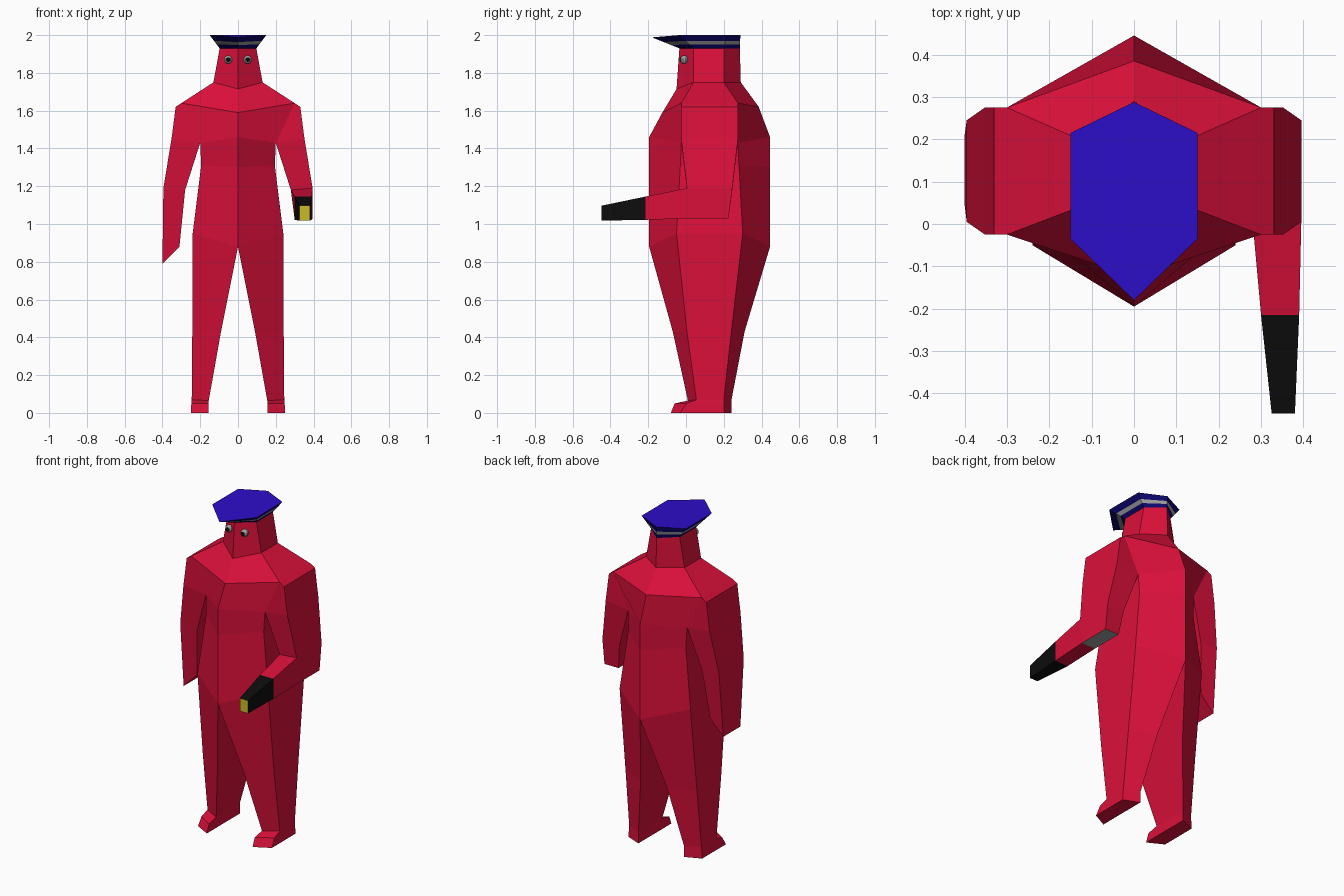
import bpy, bmesh
from mathutils import Vector

if "Cube" in bpy.data.objects:
    bpy.data.objects.remove(bpy.data.objects["Cube"])

def mat(name, rgb):
    m = bpy.data.materials.new(name)
    m.diffuse_color = (*rgb, 1)
    m.use_nodes = True
    m.node_tree.nodes["Principled BSDF"].inputs["Base Color"].default_value = m.diffuse_color
    return m

RED = mat("red", (0.70, 0.005, 0.042))
BLACK = mat("black", (0.004, 0.004, 0.004))
YELLOW = mat("yellow", (0.6, 0.5, 0.02))
BLUE = mat("blue", (0.026, 0.004, 0.58))
NAVY = mat("navy", (0.004, 0.002, 0.16))
GREY = mat("grey", (0.35, 0.35, 0.35))

def finish(name, bm, m, mirror=False):
    bmesh.ops.recalc_face_normals(bm, faces=bm.faces)
    me = bpy.data.meshes.new(name)
    bm.to_mesh(me)
    bm.free()
    me.materials.append(m)
    ob = bpy.data.objects.new(name, me)
    bpy.context.collection.objects.link(ob)
    if mirror:
        ob.modifiers.new("mirror", 'MIRROR')
    return ob

def tube(name, rings, m, mirror=False, start=False, end=False):
    """Skin successive rings of points; faces lying in the x = 0 plane are left out."""
    bm = bmesh.new()
    vs = [[bm.verts.new(p) for p in r] for r in rings]
    n = len(rings[0])
    for a, b in zip(vs, vs[1:]):
        for i in range(n):
            f = (a[i], a[(i + 1) % n], b[(i + 1) % n], b[i])
            if any(abs(v.co.x) > 1e-5 for v in f):
                bm.faces.new(f)
    if start:
        bm.faces.new(vs[0])
    if end:
        bm.faces.new(vs[-1])
    return finish(name, bm, m, mirror)

def ring(ix, yf, zf, yb, zb, ox, oyf, oyb, oz):
    """Four-point section: inner front, outer front, outer back, inner back."""
    return [(ix, yf, zf), (ox, oyf, oz), (ox, oyb, oz), (ix, yb, zb)]

def box_ring(ix, iz, ox, oz, yf, yb):
    return ring(ix, yf, iz, yb, iz, ox, yf, yb, oz)

# Torso, leg and foot: one half, mirrored
neck = ring(0, -0.05, 1.715, 0.29, 1.75, 0.13, 0.04, 0.20, 1.75)
tube("body", [neck] + [ring(*r) for r in (
    (0, -0.125, 1.59, 0.385, 1.62, 0.30, -0.025, 0.275, 1.64),
    (0, -0.195, 1.46, 0.445, 1.46, 0.20, -0.025, 0.275, 1.43),
    (0, -0.195, 1.30, 0.445, 1.30, 0.195, -0.03, 0.28, 1.31),
    (0, -0.195, 0.88, 0.445, 0.88, 0.24, -0.05, 0.30, 0.95),
    (0.09, -0.07, 0.43, 0.31, 0.43, 0.242, 0.005, 0.24, 0.43),
    (0.155, 0.01, 0.065, 0.24, 0.065, 0.245, 0.055, 0.20, 0.07),
    (0.155, -0.06, 0.05, 0.24, 0.05, 0.247, 0.0, 0.20, 0.05),
    (0.155, -0.08, 0.0, 0.24, 0.0, 0.25, -0.03, 0.20, 0.0))],
    RED, mirror=True, end=True)

# Head
crown = ring(0, -0.035, 1.93, 0.285, 1.93, 0.097, 0.04, 0.20, 1.93)
tube("head", [neck, crown], RED, mirror=True)

# Upper arms
elbow = box_ring(0.28, 1.18, 0.395, 1.19, 0.005, 0.245)
tube("upper_arm", [box_ring(0.30, 1.64, 0.33, 1.62, -0.025, 0.275),
                   box_ring(0.20, 1.43, 0.352, 1.45, -0.025, 0.275),
                   elbow], RED, mirror=True, start=True)

# Hanging forearm on the -x side
flip = lambda r: [(-x, y, z) for x, y, z in r]
tube("hanging_forearm", [flip(elbow), flip(box_ring(0.31, 0.88, 0.40, 0.79, 0.045, 0.21))],
     RED, end=True)

# Bent forearm on the +x side, with elbow patch, black cuff and yellow tip
low = box_ring(0.30, 1.03, 0.395, 1.03, 0.02, 0.225)
tube("bent_elbow", [elbow, low], RED)

def patch(name, pts, m):
    bm = bmesh.new()
    bm.faces.new([bm.verts.new(p) for p in pts])
    return finish(name, bm, m)

patch("elbow_patch", low[::-1], GREY)

def section(y, x0, x1, z0, z1):
    return [(x0, y, z0), (x1, y, z0), (x1, y, z1), (x0, y, z1)]

wrist = section(-0.215, 0.30, 0.39, 1.022, 1.145)
tip = section(-0.447, 0.325, 0.38, 1.018, 1.097)
start = [low[0], low[1], elbow[1], elbow[0]]
tube("bent_forearm", [start, wrist], RED)
tube("cuff", [wrist, tip], BLACK)
patch("cuff_tip", tip, YELLOW)

# Cap: flared six-sided bands
brim = ring(0, -0.18, 1.988, 0.288, 2.0, 0.15, -0.035, 0.215, 2.0)
def level(t):
    return [tuple(Vector(a).lerp(Vector(b), t)) for a, b in zip(crown, brim)]
for name, a, b, m in (("cap_base", 0, 0.3, NAVY), ("cap_stripe", 0.3, 0.57, GREY),
                      ("cap_flare", 0.57, 1, NAVY)):
    tube(name, [level(a), level(b)], m, mirror=True)
patch("cap_top", [brim[i] for i in (0, 1, 2, 3)] + [flip(brim)[i] for i in (2, 1)], BLUE)

# Eyes and pupils
for side, s in (("left", -1), ("right", 1)):
    for name, r, y, m, scale in (("eye", 0.022, -0.01, GREY, 1), ("pupil", 0.012, -0.027, BLACK, 0.6)):
        bm = bmesh.new()
        bmesh.ops.create_uvsphere(bm, u_segments=10, v_segments=8, radius=r)
        bmesh.ops.scale(bm, vec=(1, scale, 1), verts=bm.verts)
        bmesh.ops.translate(bm, vec=(s * 0.052, y, 1.87), verts=bm.verts)
        finish(f"{side}_{name}", bm, m)
